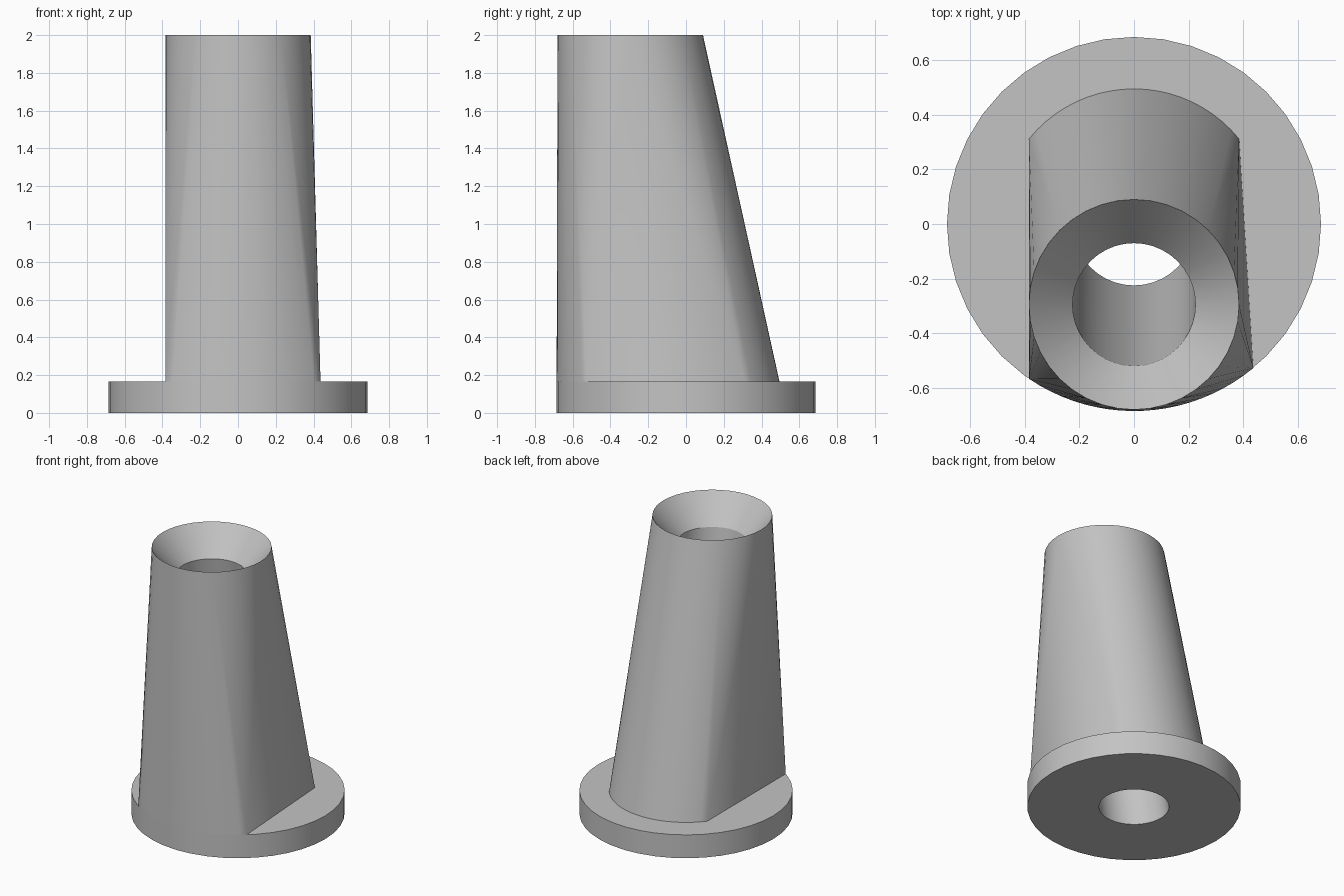
import bpy, bmesh, math
from mathutils import Vector

cube = bpy.data.objects.get("Cube")
if cube:
    bpy.data.objects.remove(cube, do_unlink=True)

SEG = 40
HEIGHT, FLANGE_H = 2.0, 0.165
FLANGE_R, HEEL_R, RIM_R, BORE_R = 0.685, 0.495, 0.385, 0.225
RIM_Y, FUNNEL = -0.295, 0.19

grey = bpy.data.materials.new("plain_grey")
grey.use_nodes = True
colour = (0.55, 0.55, 0.55, 1)
grey.diffuse_color = colour
grey.node_tree.nodes["Principled BSDF"].inputs["Base Color"].default_value = colour


def circle(radius, y, z):
    steps = [math.tau * i / SEG for i in range(SEG)]
    return [Vector((radius * math.cos(a), y + radius * math.sin(a), z)) for a in steps]


def arc(radius, x_from, x_to, side, z, count=20):
    """Points of a circle about the origin between two x positions."""
    a, b = math.acos(x_from / radius), math.acos(x_to / radius)
    angles = [a + (b - a) * i / count for i in range(count + 1)]
    return [Vector((radius * math.cos(t), side * radius * math.sin(t), z)) for t in angles]


def finish(bm, name):
    mesh = bpy.data.meshes.new(name)
    bm.to_mesh(mesh)
    bm.free()
    mesh.materials.append(grey)
    obj = bpy.data.objects.new(name, mesh)
    bpy.context.collection.objects.link(obj)
    bpy.ops.object.select_all(action='DESELECT')
    obj.select_set(True)
    bpy.context.view_layer.objects.active = obj
    bpy.ops.object.shade_smooth_by_angle(angle=math.radians(30))
    return obj


# Funnel, slanted bore and round flange as one chain of rings
throat_z = HEIGHT - FUNNEL
deck_y = RIM_Y * FLANGE_H / throat_z
bm = bmesh.new()
rings = [[bm.verts.new(p) for p in circle(*ring)] for ring in (
    (RIM_R, RIM_Y, HEIGHT),
    (BORE_R, RIM_Y, throat_z),
    (BORE_R, 0, 0),
    (FLANGE_R, 0, 0),
    (FLANGE_R, 0, FLANGE_H),
    (BORE_R, deck_y, FLANGE_H),
)]
for upper, lower in zip(rings, rings[1:]):
    for i in range(SEG):
        j = (i + 1) % SEG
        bm.faces.new((upper[i], upper[j], lower[j], lower[i]))
finish(bm, "flange_and_bore")

# Leaning body: skin stretched from the flange footprint to the round rim
bm = bmesh.new()
footprint = arc(HEEL_R, -RIM_R, RIM_R, 1, FLANGE_H)
footprint += arc(FLANGE_R, -RIM_R, 0.437, -1, FLANGE_H)
for p in circle(RIM_R, RIM_Y, HEIGHT) + footprint:
    bm.verts.new(p)
bmesh.ops.convex_hull(bm, input=bm.verts[:])
bmesh.ops.recalc_face_normals(bm, faces=bm.faces[:])
caps = [f for f in bm.faces if abs(f.normal.z) > 0.99]
bmesh.ops.delete(bm, geom=caps, context='FACES')
finish(bm, "leaning_body")
